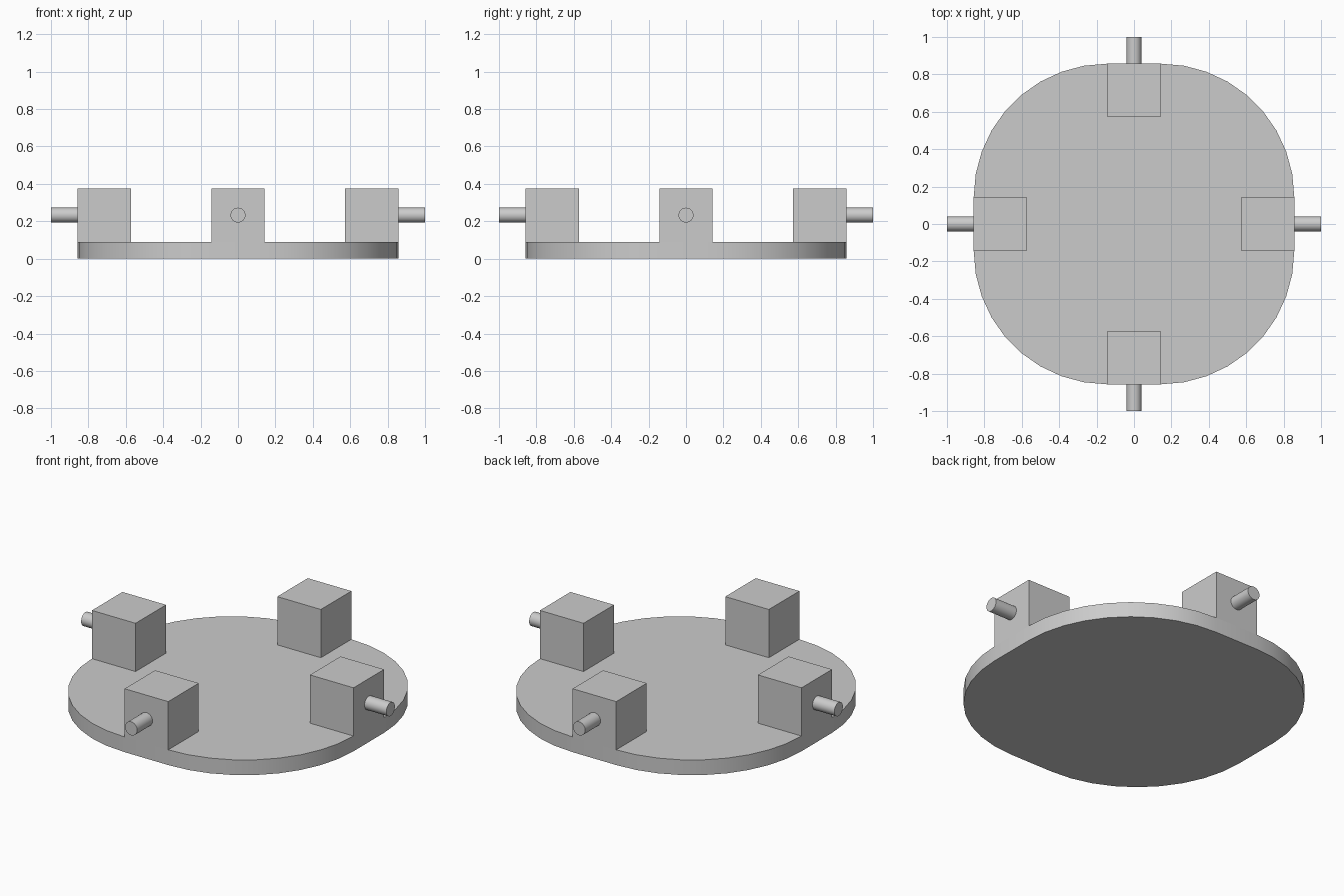
import bpy, bmesh, math
from mathutils import Matrix, Vector

cube = bpy.data.objects.get("Cube")
if cube:
    bpy.data.objects.remove(cube, do_unlink=True)

HALF = 6 / 7            # half width of the base plate
BLOCK = 2 / 7           # block side length
PLATE = 0.09            # plate thickness
PIN_RADIUS = 0.04
CORNER_STEPS = 9

grey = bpy.data.materials.new("light grey")
grey.use_nodes = True
colour = (0.6, 0.6, 0.6, 1)
grey.diffuse_color = colour
grey.node_tree.nodes["Principled BSDF"].inputs["Base Color"].default_value = colour


def finish(name, bm):
    bmesh.ops.recalc_face_normals(bm, faces=bm.faces)
    mesh = bpy.data.meshes.new(name)
    bm.to_mesh(mesh)
    bm.free()
    mesh.materials.append(grey)
    obj = bpy.data.objects.new(name, mesh)
    bpy.context.collection.objects.link(obj)
    bpy.ops.object.select_all(action="DESELECT")
    obj.select_set(True)
    bpy.context.view_layer.objects.active = obj
    bpy.ops.object.shade_smooth_by_angle(angle=math.radians(30))
    return obj


# Base plate: a square with large rounded corners, extruded upwards
bm = bmesh.new()
inset = BLOCK / 2
radius = HALF - inset
outline = []
for quarter in range(4):
    turn = Matrix.Rotation(quarter * math.pi / 2, 3, "Z")
    for step in range(CORNER_STEPS + 1):
        a = step / CORNER_STEPS * math.pi / 2
        p = Vector((inset + radius * math.cos(a), inset + radius * math.sin(a), 0))
        outline.append(bm.verts.new(turn @ p))
face = bm.faces.new(outline)
extruded = bmesh.ops.extrude_face_region(bm, geom=[face])["geom"]
top = [v for v in extruded if isinstance(v, bmesh.types.BMVert)]
bmesh.ops.translate(bm, verts=top, vec=(0, 0, PLATE))
finish("base_plate", bm)

# Four blocks at the edge, each with a round pin pointing outwards
centre_z = PLATE + BLOCK / 2
pin_start = HALF - 0.02
for index, side in enumerate(("left", "back", "right", "front")):
    turn = Matrix.Rotation(index * math.pi / 2, 4, "Z")

    bm = bmesh.new()
    place = Matrix.Translation((HALF - BLOCK / 2, 0, centre_z))
    bmesh.ops.create_cube(bm, size=BLOCK, matrix=turn @ place)
    finish(side + "_block", bm)

    bm = bmesh.new()
    place = Matrix.Translation(((pin_start + 1) / 2, 0, centre_z))
    lay_down = Matrix.Rotation(math.pi / 2, 4, "Y")
    bmesh.ops.create_cone(bm, cap_ends=True, segments=24, radius1=PIN_RADIUS,
                          radius2=PIN_RADIUS, depth=1 - pin_start,
                          matrix=turn @ place @ lay_down)
    finish(side + "_pin", bm)
